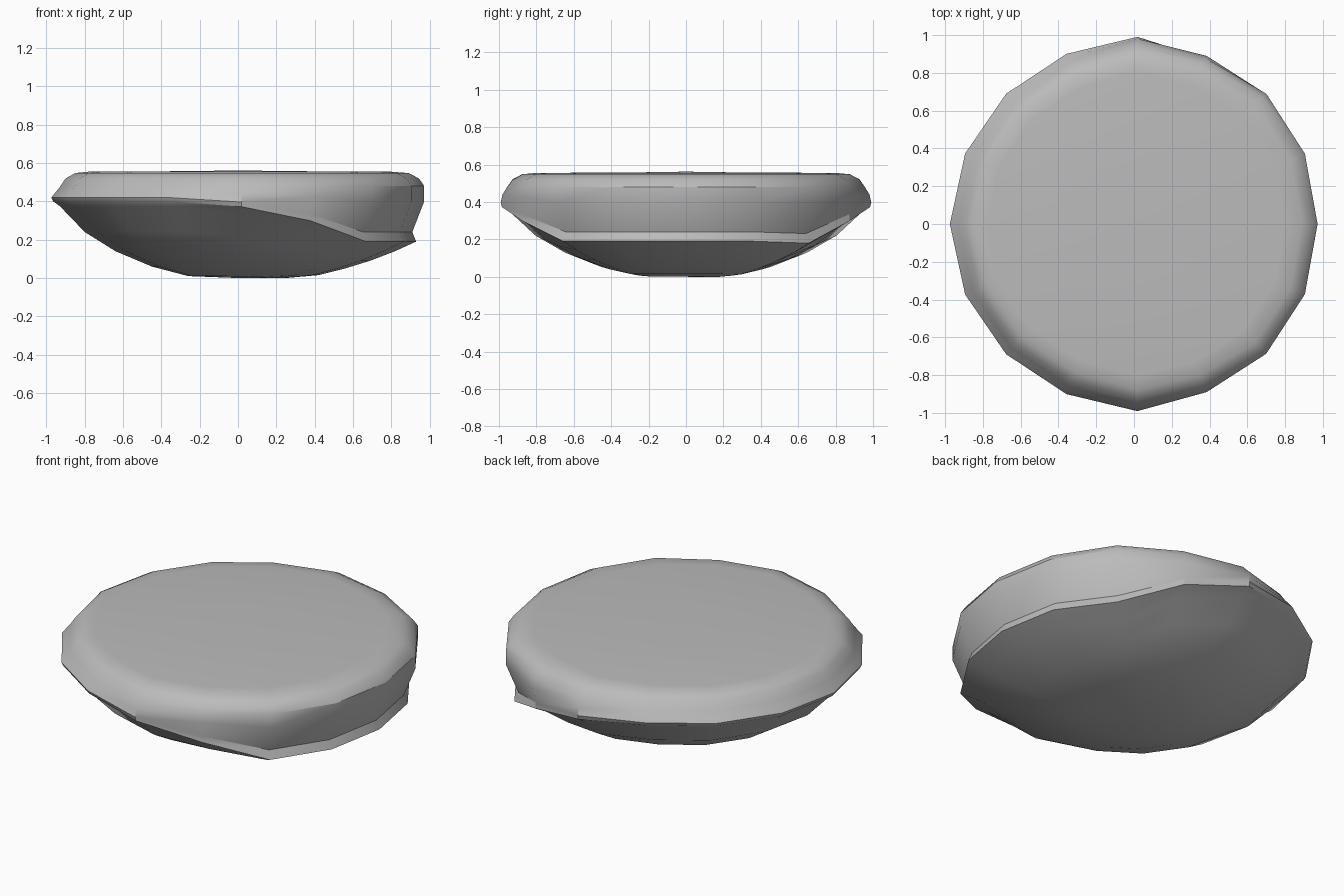
import bpy, bmesh, math

cube = bpy.data.objects.get("Cube")
if cube:
    bpy.data.objects.remove(cube, do_unlink=True)

stone = bpy.data.materials.new("stone grey")
stone.use_nodes = True
grey = (0.5, 0.5, 0.5, 1)
stone.diffuse_color = grey
stone.node_tree.nodes["Principled BSDF"].inputs["Base Color"].default_value = grey

SIDES = 16
# Step of the low ledge by direction: full on the left (+x), gone on the right
STEP = [1, 1, 1.05, 0.48, 0.13, 0, 0, 0, 0, 0, 0, 0, 0.13, 0.48, 1, 1]

# Cross-sections as (radius, height), from the underside to the top
PLAIN = [(0.26, 0.01), (0.45, 0.06), (0.64, 0.14), (0.80, 0.24), (0.93, 0.375),
         (0.965, 0.40), (0.975, 0.42), (0.955, 0.445), (0.93, 0.475),
         (0.90, 0.52), (0.85, 0.548), (0.78, 0.555), (0.25, 0.558)]
STEPPED = [(0.25, 0.0), (0.42, 0.015), (0.56, 0.05), (0.69, 0.09), (0.82, 0.14),
           (0.93, 0.19), (0.91, 0.24), (0.972, 0.40), (0.972, 0.48),
           (0.945, 0.52), (0.89, 0.548), (0.80, 0.555), (0.25, 0.558)]


def ring(bm, plain, stepped):
    """One ring of the body, blended between the two cross-sections."""
    verts = []
    for i, t in enumerate(STEP):
        a = 2 * math.pi * i / SIDES
        r, z = (p + (s - p) * t for p, s in zip(plain, stepped))
        if i % 8 == 4:                      # slight points at front and back
            r *= 1.025
        x = r * math.cos(a) + 0.018 * r * abs(math.sin(a))
        verts.append(bm.verts.new((x, r * math.sin(a), z)))
    return verts


# Body: bowl underside, ledge, wall and rounded flat top
bm = bmesh.new()
rings = [ring(bm, p, s) for p, s in zip(PLAIN, STEPPED)]
for low, high in zip(rings, rings[1:]):
    for i in range(SIDES):
        j = (i + 1) % SIDES
        bm.faces.new((low[i], low[j], high[j], high[i]))
for loop, z in ((rings[0], 0.0), (rings[-1], 0.562)):
    centre = bm.verts.new((0, 0, z))
    for i in range(SIDES):
        bm.faces.new((loop[i], loop[(i + 1) % SIDES], centre))
bmesh.ops.recalc_face_normals(bm, faces=bm.faces)

mesh = bpy.data.meshes.new("stone_body")
bm.to_mesh(mesh)
bm.free()
mesh.materials.append(stone)
body = bpy.data.objects.new("stone_body", mesh)
bpy.context.collection.objects.link(body)

bpy.ops.object.select_all(action="DESELECT")
body.select_set(True)
bpy.context.view_layer.objects.active = body
bpy.ops.object.shade_smooth_by_angle(angle=math.radians(32))
